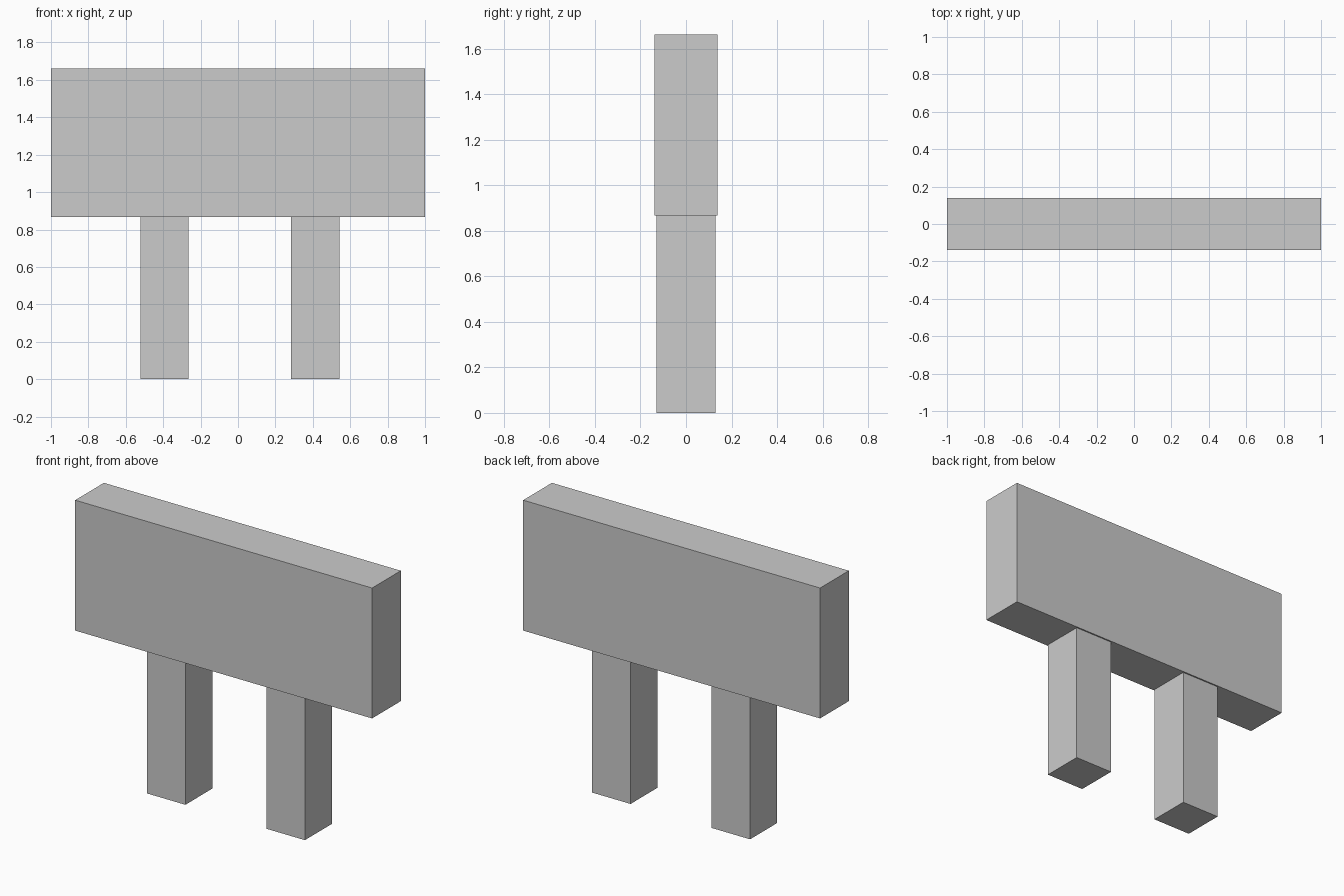
import bpy

if "Cube" in bpy.data.objects:
    bpy.data.objects.remove(bpy.data.objects["Cube"])


def box(name, x, z0, z1, width, depth):
    """Upright box centred on y = 0, spanning z0 to z1."""
    bpy.ops.mesh.primitive_cube_add(size=1, location=(x, 0, (z0 + z1) / 2))
    obj = bpy.context.object
    obj.name = name
    obj.scale = (width, depth, z1 - z0)
    bpy.ops.object.transform_apply(location=False, rotation=False, scale=True)
    return obj


BOARD_BOTTOM = 0.867
BOARD_TOP = 1.661

# Wide sign board
box("sign_board", 0, BOARD_BOTTOM, BOARD_TOP, 2.0, 0.276)

# Two square posts, set slightly off centre
for name, x in (("left_post", -0.393), ("right_post", 0.412)):
    box(name, x, 0, BOARD_BOTTOM, 0.259, 0.259)
